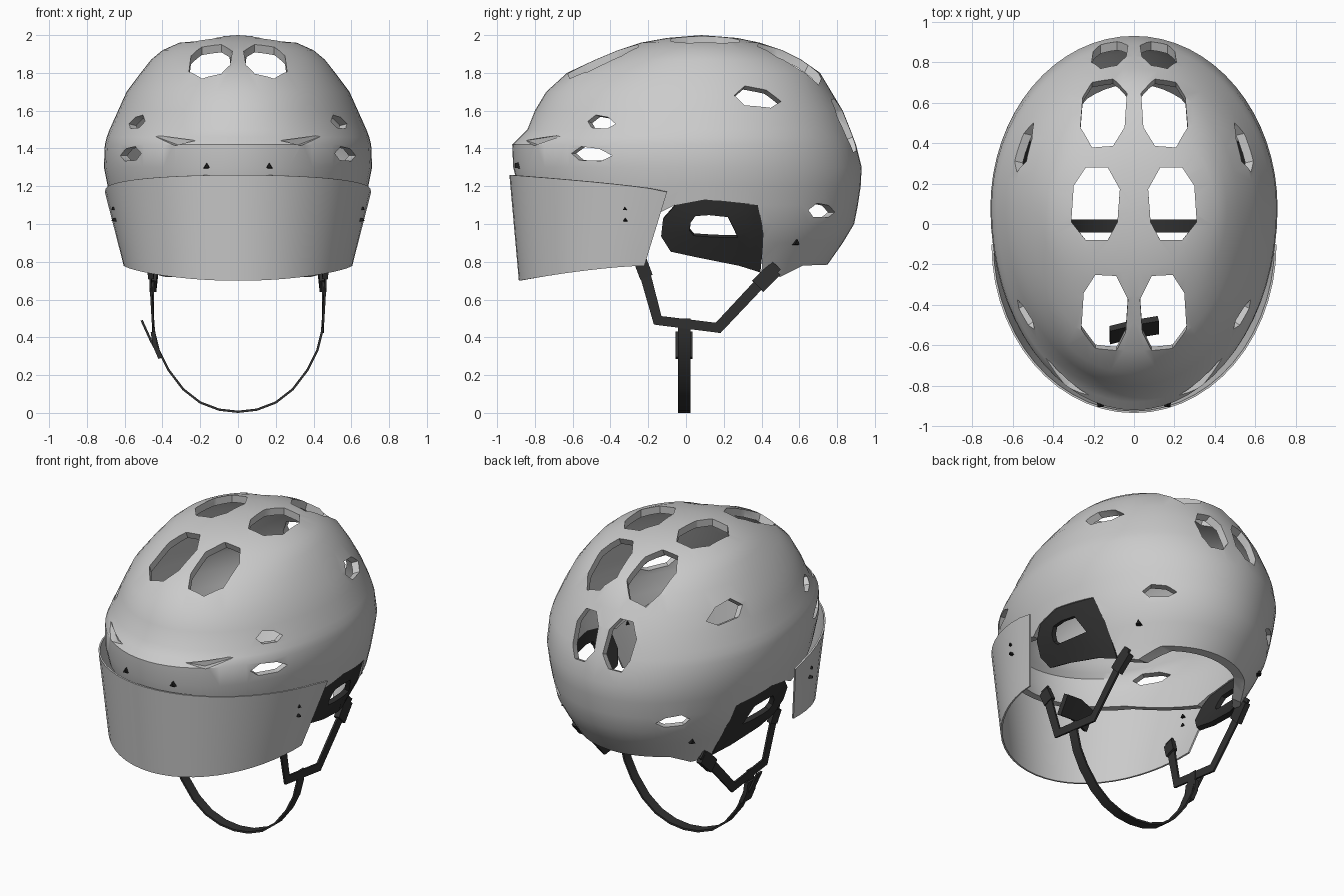
import bpy, bmesh, math
from mathutils import Vector

cube = bpy.data.objects.get("Cube")
if cube:
    bpy.data.objects.remove(cube, do_unlink=True)


def material(name, value):
    mat = bpy.data.materials.new(name)
    mat.use_nodes = True
    color = (value, value, value, 1)
    mat.diffuse_color = color
    node = next(n for n in mat.node_tree.nodes if n.type == 'BSDF_PRINCIPLED')
    node.inputs["Base Color"].default_value = color
    node.inputs["Roughness"].default_value = 0.6
    return mat


GREY = material("light_grey", 0.6)
DARK = material("dark_grey", 0.03)
BLACK = material("black", 0.012)


def make_object(name, bm, mat):
    bmesh.ops.recalc_face_normals(bm, faces=bm.faces)
    mesh = bpy.data.meshes.new(name)
    bm.to_mesh(mesh)
    bm.free()
    obj = bpy.data.objects.new(name, mesh)
    bpy.context.scene.collection.objects.link(obj)
    if mat:
        mesh.materials.append(mat)
    return obj


def finish(obj, thickness=0, offset=-1, cutter=None, smooth=True):
    bpy.ops.object.select_all(action='DESELECT')
    obj.select_set(True)
    bpy.context.view_layer.objects.active = obj
    if thickness:
        solid = obj.modifiers.new("thickness", 'SOLIDIFY')
        solid.thickness, solid.offset = thickness, offset
        bpy.ops.object.modifier_apply(modifier=solid.name)
    if cutter:
        cut = obj.modifiers.new("openings", 'BOOLEAN')
        cut.operation, cut.solver, cut.object = 'DIFFERENCE', 'EXACT', cutter
        bpy.ops.object.modifier_apply(modifier=cut.name)
    if smooth:
        bpy.ops.object.shade_smooth_by_angle(angle=math.radians(35))


def skin(bm, rows, closed=False):
    """Join rows of points into strips of quads."""
    rows = [[bm.verts.new(p) for p in row] for row in rows]
    n = len(rows[0])
    for low, high in zip(rows, rows[1:]):
        for i in range(n if closed else n - 1):
            j = (i + 1) % n
            bm.faces.new((low[i], low[j], high[j], high[i]))
    return rows


def prism(bm, start, end):
    a, b = skin(bm, [start, end], closed=True)
    bm.faces.new(a)
    bm.faces.new(b)


# Shell sections: height, half width, front, back
RINGS = [(.66, .5, -.8, .66), (.8, .55, -.8, .76), (.9, .6, -.84, .83),
         (1, .645, -.87, .89), (1.1, .67, -.88, .91), (1.2, .69, -.89, .925),
         (1.3, .71, -.915, .93), (1.42, .705, -.92, .9), (1.46, .695, -.88, .885),
         (1.5, .68, -.84, .87), (1.6, .635, -.8, .83), (1.7, .59, -.74, .77),
         (1.8, .515, -.63, .71), (1.87, .46, -.48, .61), (1.92, .4, -.36, .51),
         (1.96, .31, -.24, .39), (1.985, .2, -.1, .27)]
MID = 0.08
SEGMENTS = 64


def shell_x(y, z):
    """Half width of the shell at a given depth and height."""
    for low, high in zip(RINGS, RINGS[1:]):
        if low[0] <= z <= high[0]:
            t = (z - low[0]) / (high[0] - low[0])
            width, front, back = (p + (q - p) * t for p, q in zip(low[1:], high[1:]))
            reach = back - MID if y > MID else MID - front
            return width * math.sqrt(max(0, 1 - ((y - MID) / reach) ** 2))
    return 0


def ring_points(z, width, front, back):
    points = []
    for i in range(SEGMENTS):
        a = math.tau * i / SEGMENTS
        s = math.sin(a)
        points.append((width * math.cos(a), MID + s * (back - MID if s > 0 else MID - front), z))
    return points


# Openings: vents, brow grooves and the lower rim
OVAL = [(-.5, -1), (.4, -1), (1, -.5), (.9, .5), (.4, 1), (-.5, 1), (-1, .4), (-.9, -.5)]
HEX = [(-1, .1), (-.5, 1), (.4, .7), (1, -.2), (.5, -.9), (-.6, -.8)]
WEDGE = [(1, 1), (-1, -.1), (-.3, -1)]
cuts = bmesh.new()


def vent(center, normal, width, height, outline, lift=0, depth=0.14):
    n = Vector(normal).normalized()
    u = Vector((0, 0, 1)).cross(n).normalized()
    v = n.cross(u)
    for side in (1, -1):
        loops = []
        for d in (-depth, depth):
            loop = [Vector(center) + u * a * width + v * b * height + n * (d + lift)
                    for a, b in outline]
            loops.append([(p.x * side, p.y, p.z) for p in loop])
        prism(cuts, *loops)


vent((.145, -.44, 1.87), (0, -.38, .92), .115, .2, OVAL)
vent((.19, .1, 1.97), (0, -.01, 1), .12, .18, OVAL)
vent((.15, .56, 1.88), (0, .45, .89), .115, .19, OVAL)
vent((.12, .83, 1.52), (0, .93, .37), .09, .15, OVAL)
vent((.54, .38, 1.67), (.85, .2, .4), .13, .065, HEX)
vent((.41, .72, 1.07), (.6, .8, 0), .1, .04, HEX)
vent((.54, -.45, 1.54), (.8, -.5, .2), .085, .04, HEX)
vent((.57, -.5, 1.37), (.8, -.55, 0), .12, .04, HEX)
vent((.36, -.76, 1.445), (.64, -.77, 0), .16, .03, WEDGE, lift=.075, depth=.1)

rim = [(-1.2, 1.23), (-.6, 1.2), (-.14, 1.06), (-.06, 1.1), (.1, 1.13), (.38, 1.1),
       (.41, .95), (.4, .74), (.5, .72), (.62, .78), (1.2, .8), (1.2, .3), (-1.2, .3)]
prism(cuts, *[[(x, y, z) for y, z in rim] for x in (-1.2, 1.2)])
cutter = make_object("opening_cutter", cuts, None)
cutter.hide_render = True

# Helmet shell
bm = bmesh.new()
rows = skin(bm, [ring_points(*ring) for ring in RINGS], closed=True)
apex = bm.verts.new((0, MID, 2))
top = rows[-1]
for i in range(SEGMENTS):
    bm.faces.new((top[i], top[(i + 1) % SEGMENTS], apex))
finish(make_object("helmet_shell", bm, GREY), 0.045, cutter=cutter)
bpy.data.objects.remove(cutter, do_unlink=True)

# Visor: a curved sheet between its upper and lower edge
bm = bmesh.new()
rows = []
for k in range(5):
    t = k / 4
    row = []
    for i in range(29):
        a = math.pi * (i / 28 - .5)
        c = max(0, math.cos(a))
        upper = Vector((.7 * math.sin(a), -.1 - .83 * c, 1.17 + .09 * c ** .7))
        lower = Vector((.6 * math.sin(a), -.22 - .66 * c, .78 - .08 * c ** 1.5))
        row.append(upper.lerp(lower, t))
    rows.append(row)
skin(bm, rows)
finish(make_object("visor", bm, GREY), 0.01, 0)

# Ear guards, each with an opening
EAR = [(-.13, .94), (-.12, 1.03), (-.05, 1.11), (.12, 1.145), (.39, 1.115),
       (.41, .95), (.39, .75), (.28, .785), (.06, .83), (-.08, .86)]
EAR_HOLE = [(.02, .97), (.025, 1.01), (.05, 1.045), (.12, 1.05), (.22, 1.04),
            (.26, .96), (.27, .935), (.2, .935), (.1, .94), (.04, .945)]
for side, label in ((1, "left"), (-1, "right")):
    bm = bmesh.new()
    loops = []
    for t in (0, .5, 1):
        loop = [(p[0] + (q[0] - p[0]) * t, p[1] + (q[1] - p[1]) * t)
                for p, q in zip(EAR, EAR_HOLE)]
        loops.append([(side * (shell_x(y, z) - .02), y, z) for y, z in loop])
    skin(bm, loops, closed=True)
    finish(make_object(label + "_ear_guard", bm, DARK), 0.03, 0)


def ribbon(name, path, width, thickness=0.012, across=None):
    path = [Vector(p) for p in path]
    rows = []
    for i, p in enumerate(path):
        tangent = path[min(i + 1, len(path) - 1)] - path[max(i - 1, 0)]
        side = Vector(across) if across else Vector((1, 0, 0)).cross(tangent).normalized()
        rows.append([p - side * width / 2, p + side * width / 2])
    bm = bmesh.new()
    skin(bm, rows)
    finish(make_object(name, bm, DARK), thickness, 0)


def screw(name, position, direction, size=0.024):
    bm = bmesh.new()
    bmesh.ops.create_cone(bm, cap_ends=True, segments=3, radius1=size,
                          radius2=size * .7, depth=0.04)
    obj = make_object(name, bm, BLACK)
    obj.rotation_euler = Vector(direction).to_track_quat('Z', 'Y').to_euler()
    obj.location = position


# Side straps, buckles and screws
for s, label in ((1, "left"), (-1, "right")):
    ribbon(label + "_side_strap", [(.47 * s, -.24, .82), (.45 * s, -.15, .49),
                                   (.45 * s, .17, .45), (.45 * s, .48, .78)], .06)
    ribbon(label + "_rear_buckle", [(.45 * s, .38, .67), (.44 * s, .47, .76)], .085, .035)
    ribbon(label + "_front_buckle", [(.47 * s, -.24, .8), (.46 * s, -.21, .72)], .07, .03)
    screw(label + "_brow_screw", (.165 * s, -.885, 1.305), (0, -1, 0))
    screw(label + "_rear_screw", (shell_x(.58, .9) * s, .58, .9), (s, .6, 0))
    for z, height in ((1.08, "upper"), (1.02, "lower")):
        screw(f"{label}_{height}_visor_screw", (.648 * s, -.32, z), (s, -.3, 0), .014)

# Chin strap with its slider and loose end
half = [(.45, .5), (.445, .43), (.42, .33), (.37, .23), (.29, .125), (.2, .055), (.1, .017)]
chin = half + [(0, .006)] + [(-x, z) for x, z in reversed(half)]
ribbon("chin_strap", [(x, -.01, z) for x, z in chin], .065, across=(0, 1, 0))
ribbon("chin_slider", [(-.45, -.01, .43), (-.44, -.01, .36), (-.41, -.01, .29)],
       .09, .025, across=(0, 1, 0))
ribbon("loose_strap_end", [(-.41, -.01, .29), (-.46, -.01, .38), (-.51, -.01, .49)],
       .05, across=(0, 1, 0))

# Small pad behind the visor
ribbon("inner_pad", [(-.12, -.55, .96), (0, -.52, .98), (.12, -.5, .96)], .13,
       .03, across=(0, .5, .85))
